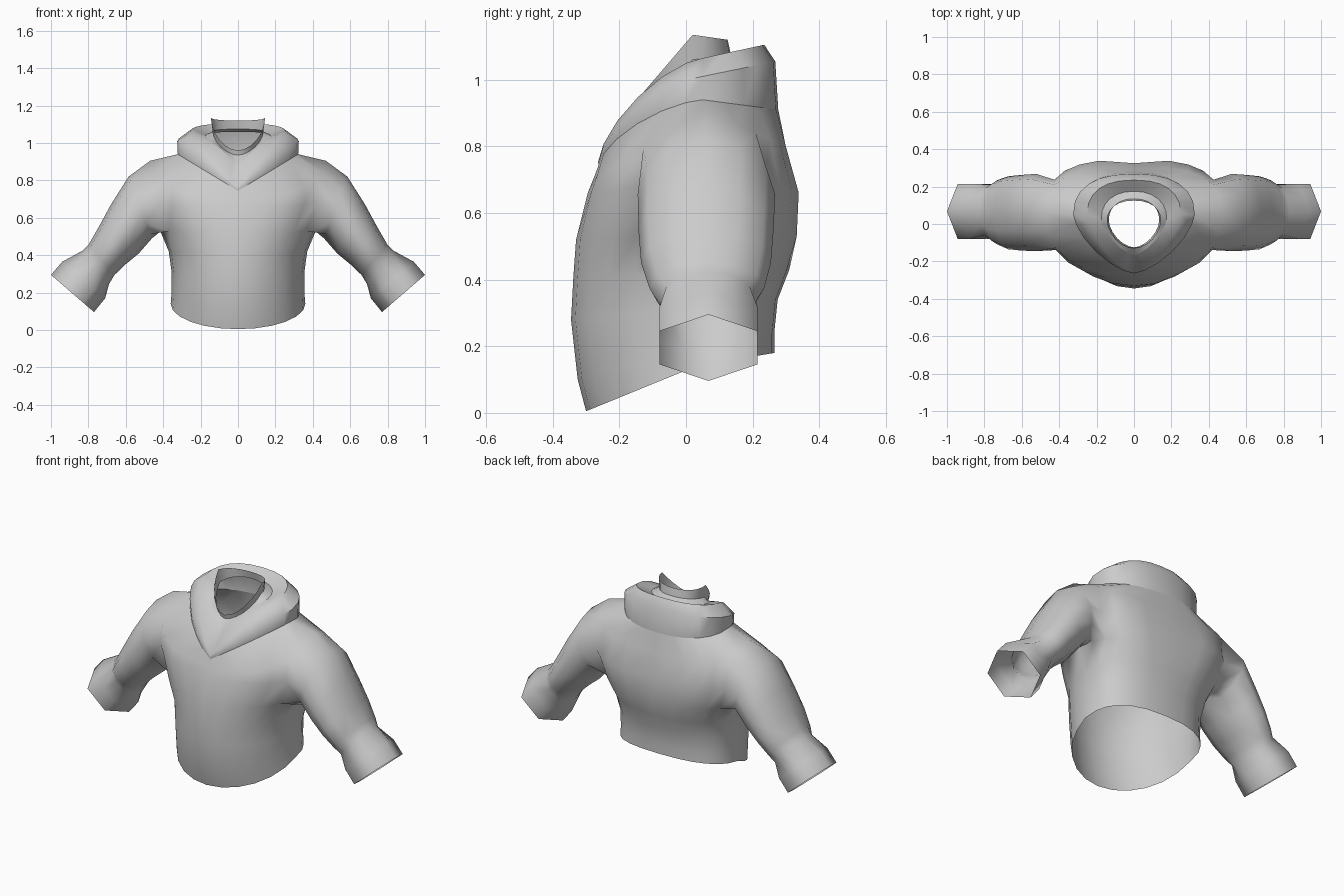
import bpy, bmesh, math

if "Cube" in bpy.data.objects:
    bpy.data.objects.remove(bpy.data.objects["Cube"])

N = 24  # columns around the body, column 0 is the front centre

grey = bpy.data.materials.new("grey_cloth")
grey.diffuse_color = (0.6, 0.6, 0.6, 1)
grey.use_nodes = True
grey.node_tree.nodes["Principled BSDF"].inputs["Base Color"].default_value = grey.diffuse_color


def spow(v, p):
    return math.copysign(abs(v) ** p, v)


def ring(bm, xh, yc, yf, yb, zf, zs, zb, ef=2.0, eb=2.5, dent=0.0, vee=False):
    """Closed ring: half width, centre/front/back y, front/side/back z, roundness.
    With vee the front height runs straight down to a point."""
    out = []
    for i in range(N):
        a = 2 * math.pi * i / N
        s, c = math.sin(a), math.cos(a)
        if abs(c) < 1e-6:
            c = 0.0
        if abs(s) < 1e-6:
            s = 0.0
        e, y_end, z_end = (ef, yf, zf) if c > 0 else (eb, yb, zb)
        u = abs(c) ** (2 / e)
        x = spow(s, 2 / e)
        y = yc + (y_end - yc) * u - (dent if i == N // 2 else 0)
        w = 1 - abs(x) if vee and c > 0 else u
        out.append(bm.verts.new((xh * x, y, zs + (z_end - zs) * w)))
    return out


def loft(bm, rings, skip=lambda r, i: False):
    n = len(rings[0])
    for r in range(len(rings) - 1):
        for i in range(n):
            if not skip(r, i):
                j = (i + 1) % n
                bm.faces.new((rings[r][i], rings[r][j], rings[r + 1][j], rings[r + 1][i]))


def finish(bm, name, angle):
    bmesh.ops.recalc_face_normals(bm, faces=bm.faces)
    me = bpy.data.meshes.new(name)
    bm.to_mesh(me)
    bm.free()
    ob = bpy.data.objects.new(name, me)
    bpy.context.collection.objects.link(ob)
    me.materials.append(grey)
    bpy.ops.object.select_all(action='DESELECT')
    ob.select_set(True)
    bpy.context.view_layer.objects.active = ob
    bpy.ops.object.shade_smooth_by_angle(angle=math.radians(angle))
    return ob


SEAM = (0.322, 0.05, -0.262, 0.277, 0.745, 0.94, 0.91, 1.5, 2.3, 0, True)
VALLEY = (0.175, 0.03, -0.165, 0.175, 0.885, 1.04, 1.06, 1.5, 2.2, 0, True)

# Body: rings from the hem up to the collar seam, with an armhole on each side
bm = bmesh.new()
body = [ring(bm, *p) for p in (
    (0.36, 0.03, -0.30, 0.265, 0.005, 0.14, 0.18),
    (0.355, 0.03, -0.325, 0.265, 0.10, 0.20, 0.24),
    (0.355, 0.03, -0.345, 0.275, 0.28, 0.31, 0.34),
    (0.37, 0.04, -0.338, 0.31, 0.41, 0.42, 0.43),
    (0.42, 0.05, -0.33, 0.34, 0.52, 0.54, 0.53, 2.1, 2.6, 0.02),
    (0.47, 0.06, -0.295, 0.345, 0.66, 0.70, 0.66, 2.4, 2.9, 0.02),
    (0.47, 0.06, -0.275, 0.305, 0.71, 0.905, 0.80, 2.4, 2.8, 0.01),
    SEAM,
)]
LOW, MID, TOP = 4, 5, 6
loft(bm, body, lambda r, i: r in (LOW, MID) and (4 <= i < 8 or 16 <= i < 20))

# Sleeves: start at the armhole edge and narrow to a six-sided flared cuff
# (top x, top z, bottom x, bottom z, front y, back y, is cuff)
SLEEVE = (
    (0.585, 0.82, 0.46, 0.49, -0.145, 0.268, False),
    (0.68, 0.67, 0.53, 0.41, -0.142, 0.262, False),
    (0.745, 0.55, 0.60, 0.352, -0.135, 0.255, False),
    (0.80, 0.455, 0.66, 0.295, -0.11, 0.235, False),
    (0.83, 0.425, 0.69, 0.245, -0.078, 0.21, False),
    (0.94, 0.365, 0.71, 0.17, -0.08, 0.215, True),
    (1.0, 0.295, 0.77, 0.096, -0.08, 0.215, True),
)
for side in (1, -1):
    def at(row, j):
        return body[row][6 + j if side > 0 else 18 - j]
    hole = [at(TOP, 0), at(TOP, -1), at(TOP, -2), at(MID, -2), at(LOW, -2), at(LOW, -1),
            at(LOW, 0), at(LOW, 1), at(LOW, 2), at(MID, 2), at(TOP, 2), at(TOP, 1)]
    rings = [hole]
    for tx, tz, bx, bz, yf, yb, cuff in SLEEVE:
        loop = []
        for k in range(12):
            a = math.radians(30 * k)
            t, w = math.cos(a), math.sin(a)
            if cuff:  # hexagon with points at top and bottom
                t = (1, 0.75, 0.5, 0, -0.5, -0.75, -1, -0.75, -0.5, 0, 0.5, 0.75)[k]
                w = max(-1, min(1, w * (1.0 if k % 6 in (1, 5) else 1.2)))
            loop.append(bm.verts.new((side * ((tx + bx) / 2 + (tx - bx) / 2 * t),
                                      (yf + yb) / 2 - (yb - yf) / 2 * w,
                                      (tz + bz) / 2 + (tz - bz) / 2 * t)))
        rings.append(loop)
    loft(bm, rings)
finish(bm, "sweater_body", 70)

# Collar: stands up at the sides and back, folds into a V at the front
bm = bmesh.new()
loft(bm, [ring(bm, *p) for p in (
    SEAM,
    (0.325, 0.05, -0.264, 0.268, 0.752, 1.01, 1.055, 1.5, 2.4, 0, True),
    (0.25, 0.05, -0.262, 0.235, 0.76, 1.065, 1.105, 1.45, 2.4, 0, True),
    VALLEY,
)])
finish(bm, "collar", 50)

# Inner neck: raised stand inside the collar, low at the front
bm = bmesh.new()
loft(bm, [ring(bm, *p) for p in (
    VALLEY,
    (0.135, 0.02, -0.125, 0.135, 0.935, 1.06, 1.075, 1.7, 2.2),
    (0.145, 0.02, -0.13, 0.125, 0.96, 1.135, 1.12, 1.8, 2.2),
)])
finish(bm, "inner_neck", 50)
